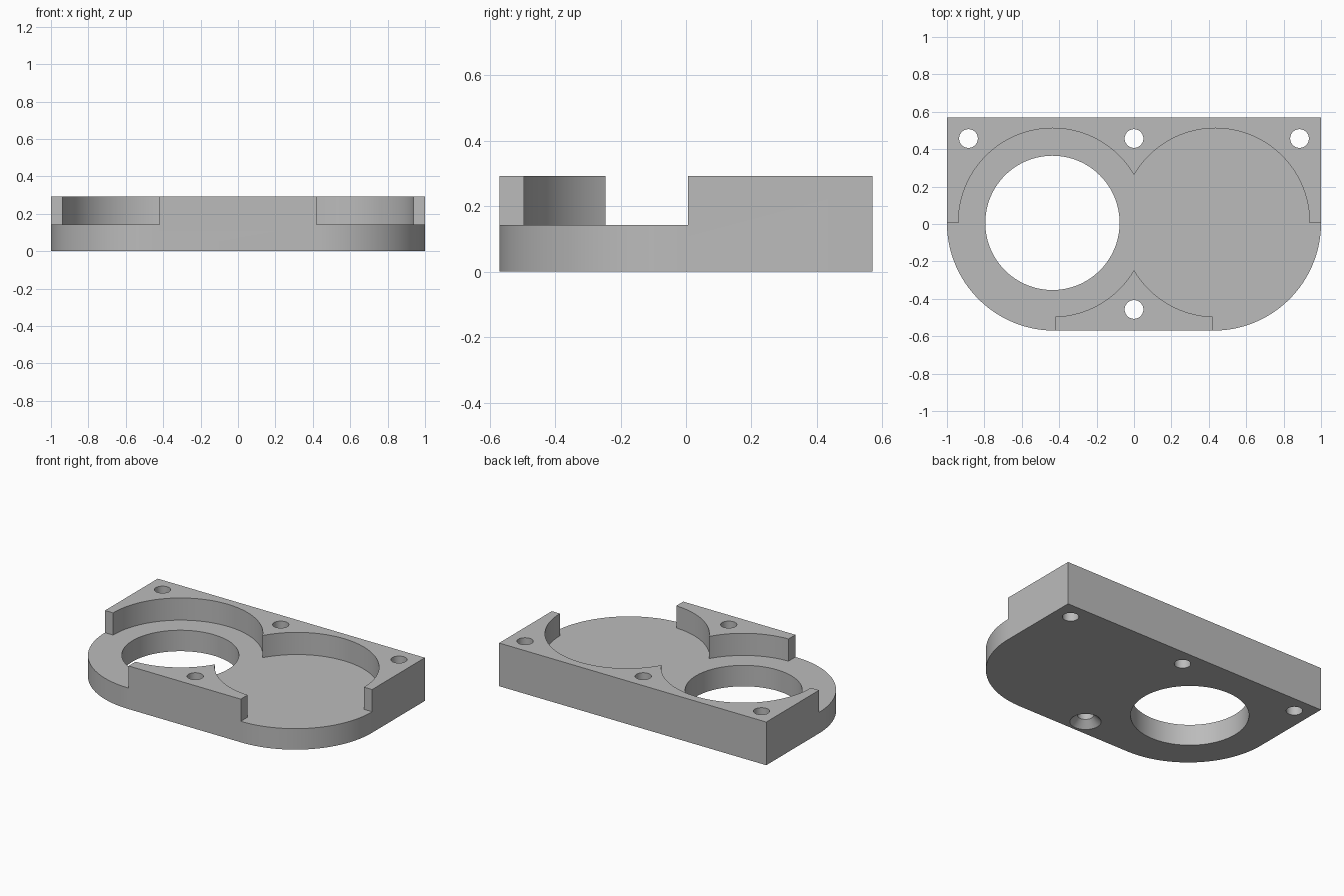
import bpy, bmesh, math

if "Cube" in bpy.data.objects:
    bpy.data.objects.remove(bpy.data.objects["Cube"])

HEIGHT, FLOOR, BACK, MID = 0.292, 0.142, 0.57, 0.006

grey = bpy.data.materials.new("plain grey")
grey.diffuse_color = (0.5, 0.5, 0.5, 1)
grey.use_nodes = True
grey.node_tree.nodes["Principled BSDF"].inputs["Base Color"].default_value = grey.diffuse_color


def arc(cx, cy, r, a0, a1, n=48):
    """Points along an arc, angles in degrees."""
    return [(cx + r * math.cos(math.radians(a0 + (a1 - a0) * i / n)),
             cy + r * math.sin(math.radians(a0 + (a1 - a0) * i / n)))
            for i in range(n + 1)]


def prism(name, outline, z0, z1):
    """Extrude a counter-clockwise outline from z0 to z1."""
    bm = bmesh.new()
    face = bm.faces.new([bm.verts.new((x, y, z0)) for x, y in outline])
    top = bmesh.ops.extrude_face_region(bm, geom=[face])["geom"]
    bmesh.ops.translate(bm, vec=(0, 0, z1 - z0),
                        verts=[v for v in top if isinstance(v, bmesh.types.BMVert)])
    bmesh.ops.recalc_face_normals(bm, faces=bm.faces)
    mesh = bpy.data.meshes.new(name)
    bm.to_mesh(mesh)
    bm.free()
    obj = bpy.data.objects.new(name, mesh)
    bpy.context.collection.objects.link(obj)
    return obj


def cylinder(name, x, y, r1, z0, z1, r2=None, sides=128):
    bpy.ops.mesh.primitive_cone_add(vertices=sides, radius1=r1,
                                    radius2=r1 if r2 is None else r2, depth=z1 - z0,
                                    location=(x, y, (z0 + z1) / 2))
    bpy.context.object.name = name
    return bpy.context.object


def cut(target, cutter):
    """Subtract a cutter and discard it."""
    bpy.context.view_layer.objects.active = target
    mod = target.modifiers.new("cut", "BOOLEAN")
    mod.operation, mod.solver, mod.object = "DIFFERENCE", "EXACT", cutter
    bpy.ops.object.modifier_apply(modifier=mod.name)
    bpy.data.objects.remove(cutter)


# Housing block: square at the back, large round corners at the front
outline = [(1, BACK), (-1, BACK)]
outline += arc(-0.425, 0.005, 0.575, 180, 270)
outline += arc(0.425, 0.005, 0.575, 270, 360)
housing = prism("housing", outline, 0, HEIGHT)
housing.data.materials.append(grey)

for side in (-1, 1):
    # Round pocket
    cut(housing, cylinder("pocket_cutter", side * 0.435, MID + 0.002, 0.504, FLOOR, 0.5))
    # Open front corner
    x0, x1 = sorted((side * 0.42, side * 1.2))
    cut(housing, prism("corner_cutter", [(x0, -0.8), (x1, -0.8), (x1, MID), (x0, MID)],
                       FLOOR, 0.5))

# Large through opening in the left pocket
cut(housing, cylinder("opening_cutter", -0.436, MID, 0.359, -0.2, 0.5))

# Screw holes
for x, y in ((-0.885, 0.457), (0, 0.457), (0.885, 0.457), (0, -0.457)):
    cut(housing, cylinder("screw_cutter", x, y, 0.05, -0.2, 0.5, sides=48))

# Countersink under the front screw hole
cut(housing, cylinder("countersink_cutter", 0, -0.457, 0.14, -0.045, 0.045, r2=0.05, sides=48))

# Smooth round walls, keep edges sharp
bpy.ops.object.select_all(action="DESELECT")
housing.select_set(True)
bpy.context.view_layer.objects.active = housing
bpy.ops.object.shade_smooth_by_angle(angle=math.radians(30))
